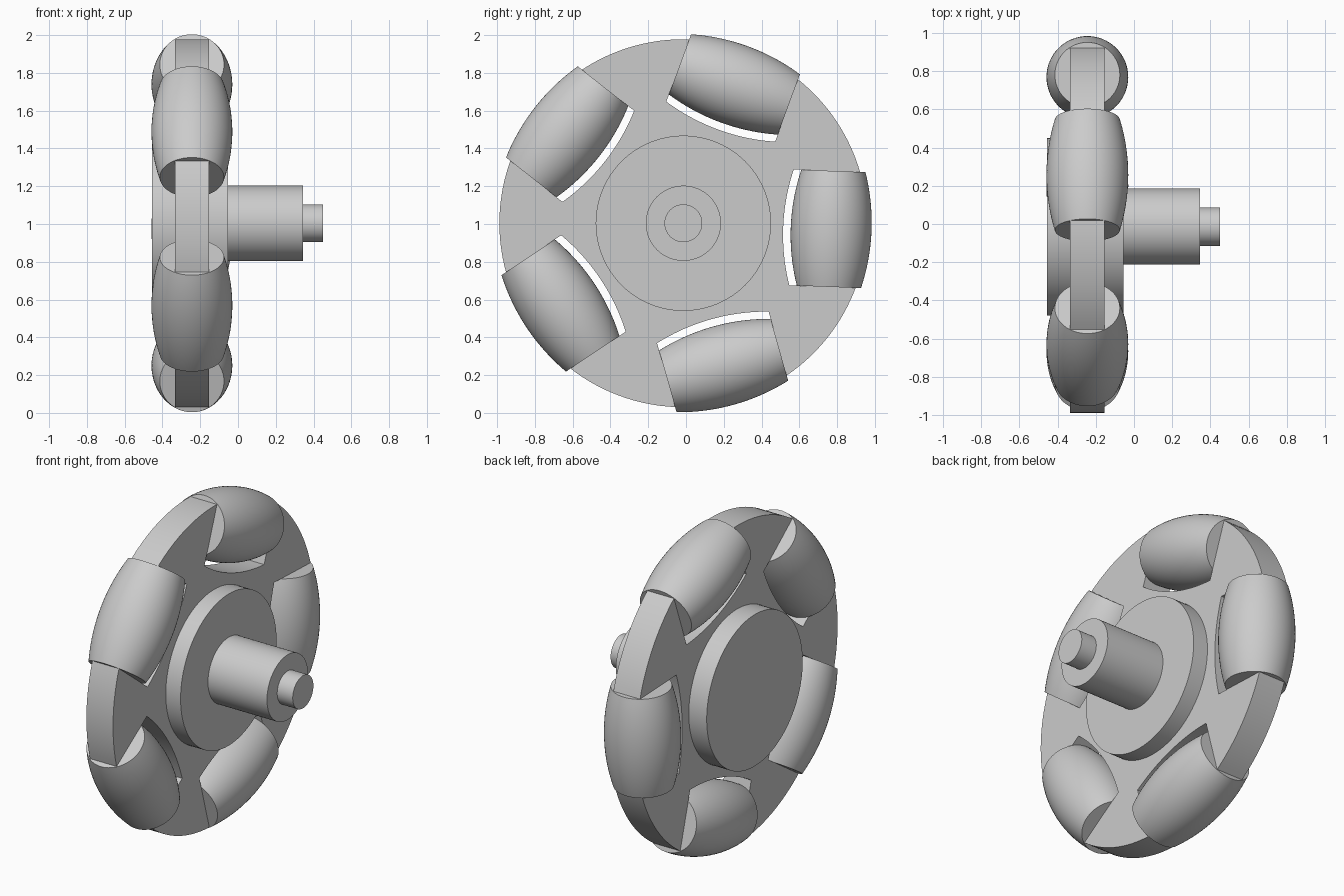
import bpy, bmesh, math
from mathutils import Matrix, Vector

cube = bpy.data.objects.get("Cube")
if cube:
    bpy.data.objects.remove(cube, do_unlink=True)

CY, CZ = -0.014, 1.004          # wheel axis
PLANE_X = -0.244                # middle plane of the wheel
DISC_R, DISC_HALF = 0.974, 0.09
ROLLERS, FIRST = 5, math.radians(-2.2)
ROLL_DIST, ROLL_HALF = 0.783, 0.307
ROLL_MID, ROLL_END = 0.214, 0.17
GAP = 0.04

grey = bpy.data.materials.new("light grey")
grey.use_nodes = True
colour = (0.6, 0.6, 0.6, 1)
grey.diffuse_color = colour
grey.node_tree.nodes["Principled BSDF"].inputs["Base Color"].default_value = colour


def finish(name, bm):
    bmesh.ops.recalc_face_normals(bm, faces=bm.faces)
    mesh = bpy.data.meshes.new(name)
    bm.to_mesh(mesh)
    bm.free()
    obj = bpy.data.objects.new(name, mesh)
    bpy.context.collection.objects.link(obj)
    mesh.materials.append(grey)
    bpy.ops.object.select_all(action='DESELECT')
    obj.select_set(True)
    bpy.context.view_layer.objects.active = obj
    bpy.ops.object.shade_smooth_by_angle(angle=math.radians(30))
    return obj


def cylinder(name, radius, x0, x1):
    bm = bmesh.new()
    place = Matrix.Translation(((x0 + x1) / 2, CY, CZ)) @ Matrix.Rotation(math.pi / 2, 4, 'Y')
    bmesh.ops.create_cone(bm, cap_ends=True, segments=96, radius1=radius,
                          radius2=radius, depth=x1 - x0, matrix=place)
    return finish(name, bm)


def barrel(t):
    """Radius of the roller at distance t from its middle (circular arc)."""
    sag = ROLL_MID - ROLL_END
    arc = (ROLL_HALF ** 2 + sag ** 2) / (2 * sag)
    return ROLL_MID - arc + math.sqrt(arc ** 2 - t ** 2)


def wheel_point(x, angle, out, along):
    """Point at a radial and a tangential distance from the wheel axis."""
    c, s = math.cos(angle), math.sin(angle)
    return Vector((x, CY + out * c - along * s, CZ + out * s + along * c))


# Notched disc: curved pocket floor, then outer rim up to the next pocket
bm = bmesh.new()
outline = []
step = math.tau / ROLLERS
edge = math.asin(ROLL_HALF / DISC_R)
for i in range(ROLLERS):
    a = FIRST + i * step
    for k in range(25):
        t = ROLL_HALF * (k / 12 - 1)
        outline.append(wheel_point(PLANE_X - DISC_HALF, a, ROLL_DIST - barrel(t) - GAP, t))
    for k in range(17):
        rim = a + edge + (step - 2 * edge) * k / 16
        outline.append(wheel_point(PLANE_X - DISC_HALF, rim, DISC_R, 0))
face = bm.faces.new([bm.verts.new(p) for p in outline])
side = bmesh.ops.extrude_face_region(bm, geom=[face], use_keep_orig=True)
moved = [v for v in side["geom"] if isinstance(v, bmesh.types.BMVert)]
bmesh.ops.translate(bm, verts=moved, vec=(2 * DISC_HALF, 0, 0))
finish("wheel_disc", bm)

# Barrel rollers lying tangent to the rim
SEG, RINGS = 64, 24
for i in range(ROLLERS):
    a = FIRST + i * step
    bm = bmesh.new()
    rings = []
    for k in range(RINGS + 1):
        t = ROLL_HALF * (2 * k / RINGS - 1)
        r = barrel(t)
        rings.append([bm.verts.new(wheel_point(
            PLANE_X + r * math.sin(math.tau * j / SEG), a,
            ROLL_DIST + r * math.cos(math.tau * j / SEG), t)) for j in range(SEG)])
    for low, high in zip(rings, rings[1:]):
        for j in range(SEG):
            n = (j + 1) % SEG
            bm.faces.new((low[j], low[n], high[n], high[j]))
    bm.faces.new(rings[0])
    bm.faces.new(rings[-1])
    finish(f"roller_{i + 1}", bm)

# Hub and stepped axle
cylinder("hub", 0.464, -0.455, -0.054)
cylinder("axle_collar", 0.199, -0.054, 0.345)
cylinder("axle_pin", 0.1, 0.345, 0.45)
